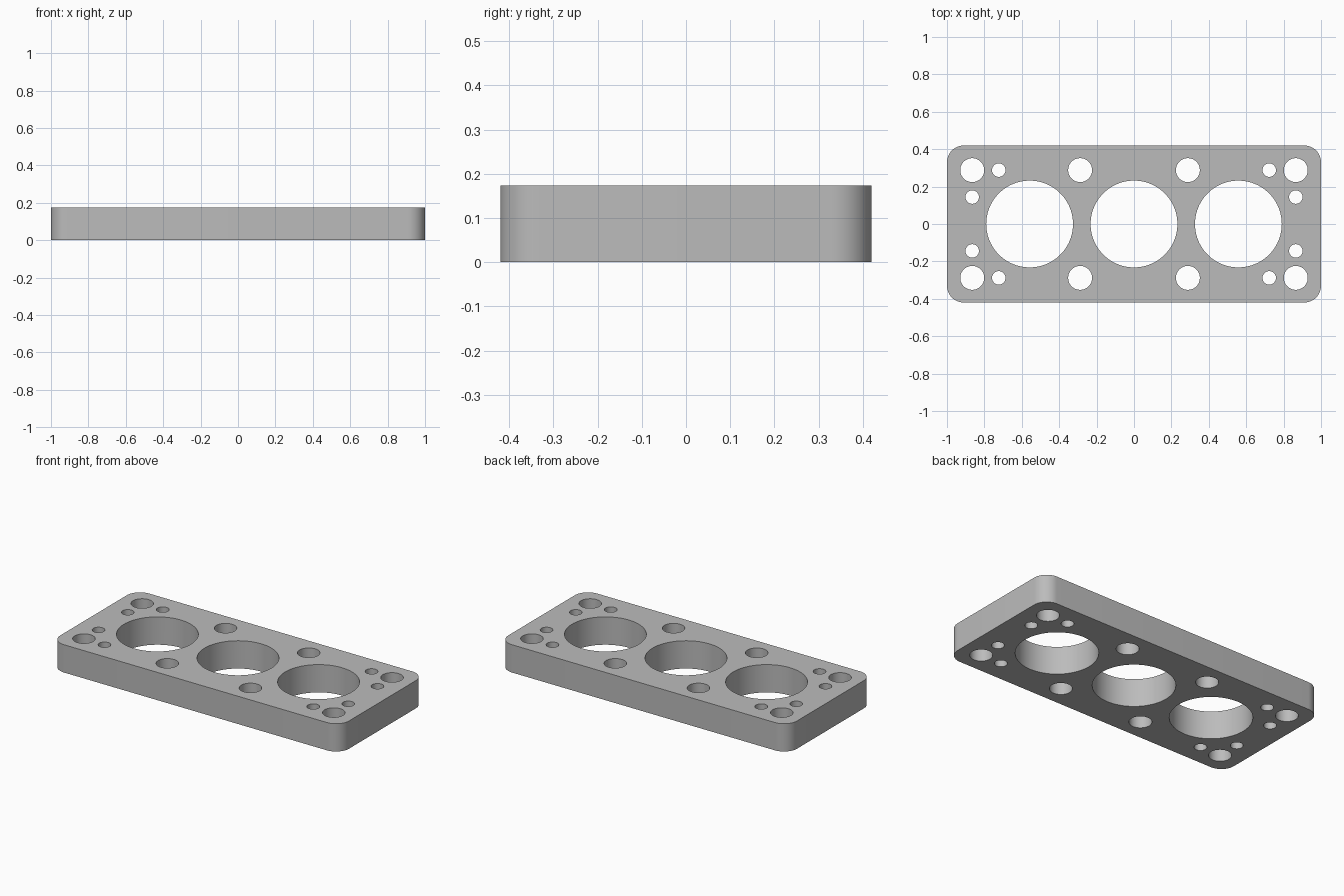
import bpy
import bmesh
import math
from mathutils import Matrix, Vector

HALF_X, HALF_Y, HEIGHT, CORNER = 1.0, 0.42, 0.174, 0.09

if "Cube" in bpy.data.objects:
    bpy.data.objects.remove(bpy.data.objects["Cube"], do_unlink=True)

grey = bpy.data.materials.new("plain grey")
grey.use_nodes = True
grey.diffuse_color = (0.5, 0.5, 0.5, 1)
grey.node_tree.nodes["Principled BSDF"].inputs["Base Color"].default_value = (0.5, 0.5, 0.5, 1)


def make_object(name, bm):
    mesh = bpy.data.meshes.new(name)
    bm.to_mesh(mesh)
    bm.free()
    mesh.materials.append(grey)
    obj = bpy.data.objects.new(name, mesh)
    bpy.context.collection.objects.link(obj)
    return obj


# Plate: rounded rectangle outline, extruded upwards
bm = bmesh.new()
STEPS = 12
outline = []
for quarter, (sx, sy) in enumerate([(1, 1), (-1, 1), (-1, -1), (1, -1)]):
    for i in range(STEPS + 1):
        a = (quarter + i / STEPS) * math.pi / 2
        outline.append(bm.verts.new((sx * (HALF_X - CORNER) + CORNER * math.cos(a),
                                     sy * (HALF_Y - CORNER) + CORNER * math.sin(a), 0)))
base = bm.faces.new(outline)
top = bmesh.ops.extrude_face_region(bm, geom=[base])["geom"]
bmesh.ops.translate(bm, vec=(0, 0, HEIGHT), verts=[v for v in top if isinstance(v, bmesh.types.BMVert)])
bmesh.ops.recalc_face_normals(bm, faces=bm.faces)
plate = make_object("bored_plate", bm)

# Hole layout: x, y, radius
holes = [(x, 0, 0.232) for x in (-0.558, 0, 0.558)]
for sx in (-1, 1):
    for sy in (-1, 1):
        holes += [(sx * 0.865, sy * 0.288, 0.064),   # corner bolt hole
                  (sx * 0.288, sy * 0.288, 0.064),   # middle bolt hole
                  (sx * 0.723, sy * 0.288, 0.036),   # small passages
                  (sx * 0.865, sy * 0.144, 0.036)]

# Cutter: one cylinder for every hole
bm = bmesh.new()
for x, y, r in holes:
    bmesh.ops.create_cone(bm, cap_ends=True, segments=96 if r > 0.1 else 48,
                          radius1=r, radius2=r, depth=HEIGHT * 2,
                          matrix=Matrix.Translation(Vector((x, y, HEIGHT / 2))))
cutter = make_object("hole_cutter", bm)
cutter.hide_render = True

# Cut the holes, then drop the cutter
cut = plate.modifiers.new("holes", "BOOLEAN")
cut.operation = "DIFFERENCE"
cut.solver = "EXACT"
cut.object = cutter
bpy.context.view_layer.objects.active = plate
plate.select_set(True)
bpy.ops.object.modifier_apply(modifier=cut.name)
bpy.data.objects.remove(cutter, do_unlink=True)

# Smooth walls with crisp rims
bpy.ops.object.shade_smooth_by_angle(angle=math.radians(30))
